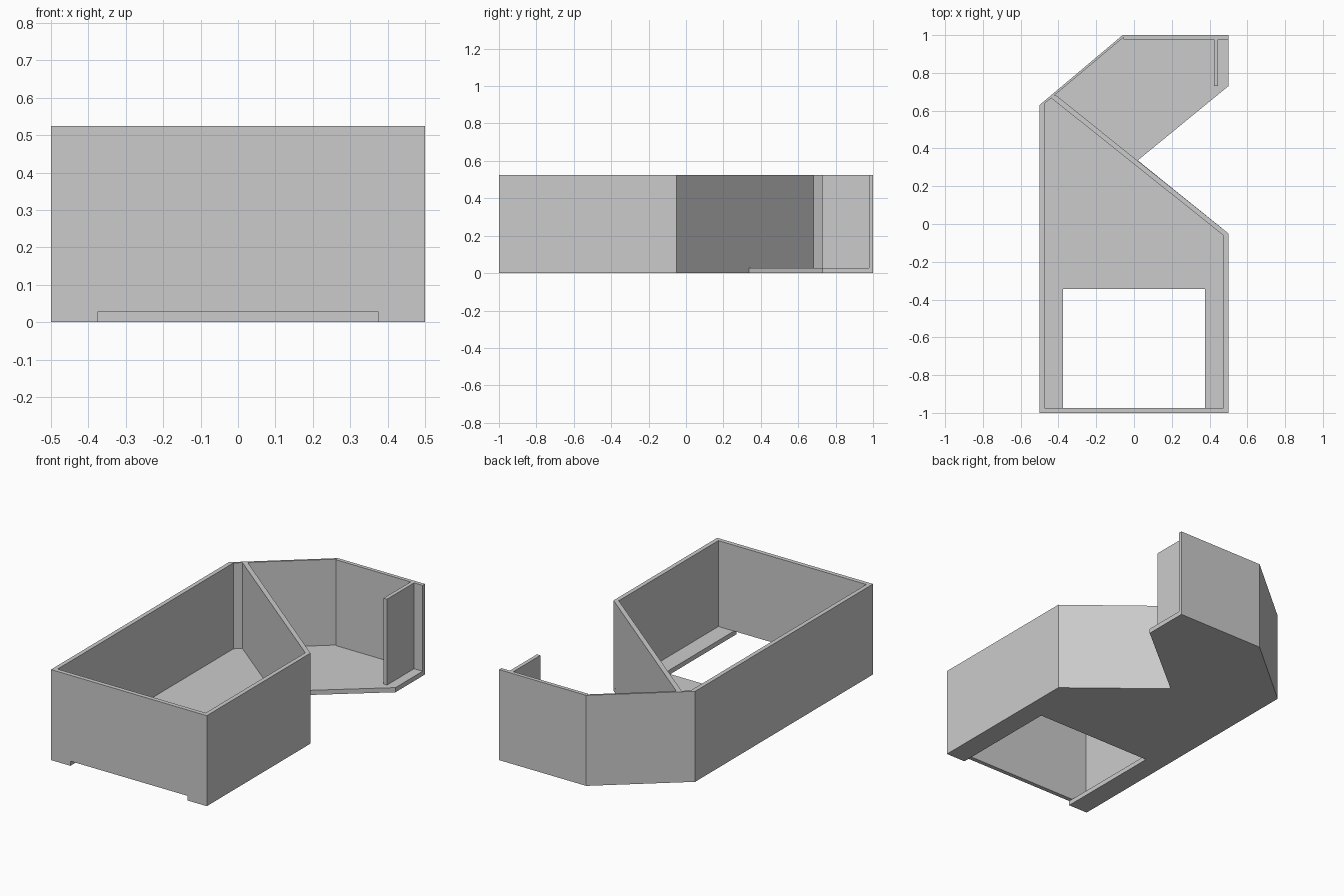
import bpy
import bmesh

cube = bpy.data.objects.get("Cube")
if cube:
    bpy.data.objects.remove(cube, do_unlink=True)

grey = bpy.data.materials.new("plain grey")
grey.use_nodes = True
colour = (0.6, 0.6, 0.6, 1)
grey.diffuse_color = colour
grey.node_tree.nodes["Principled BSDF"].inputs["Base Color"].default_value = colour

FLOOR = 0.027
TOP = 0.525


def prism(name, outline, z0, z1):
    """Extrude a plan outline from z0 up to z1."""
    bm = bmesh.new()
    base = bm.faces.new([bm.verts.new((x, y, z0)) for x, y in outline])
    result = bmesh.ops.extrude_face_region(bm, geom=[base])
    verts = [v for v in result["geom"] if isinstance(v, bmesh.types.BMVert)]
    bmesh.ops.translate(bm, verts=verts, vec=(0, 0, z1 - z0))
    bmesh.ops.recalc_face_normals(bm, faces=bm.faces)
    mesh = bpy.data.meshes.new(name)
    bm.to_mesh(mesh)
    bm.free()
    mesh.materials.append(grey)
    obj = bpy.data.objects.new(name, mesh)
    bpy.context.collection.objects.link(obj)


# Floor slab with the opening that runs out under the front wall
prism("floor", [
    (-0.5, -1), (-0.375, -1), (-0.375, -0.345), (0.375, -0.345),
    (0.375, -1), (0.5, -1), (0.5, -0.05), (0.02, 0.337),
    (0.5, 0.73), (0.5, 1), (-0.06, 1), (-0.5, 0.63)], 0, FLOOR)

# Walls standing on the floor, given by their plan outlines
walls = {
    "front_wall": [(-0.5, -1), (0.5, -1), (0.475, -0.975), (-0.475, -0.975)],
    "left_wall": [(0.5, -1), (0.5, -0.05), (0.475, -0.05), (0.475, -0.975)],
    "right_wall": [(-0.5, -1), (-0.475, -0.975), (-0.475, 0.65), (-0.5, 0.63)],
    "diagonal_partition": [(0.5, -0.05), (-0.415, 0.683), (-0.445, 0.672), (0.475, -0.062)],
    "angled_back_wall": [(-0.5, 0.63), (-0.06, 1), (-0.053, 0.99), (-0.475, 0.636)],
    "back_wall": [(-0.06, 1), (0.5, 1), (0.5, 0.978), (-0.055, 0.978)],
    "short_inner_wall": [(0.423, 0.73), (0.445, 0.73), (0.445, 0.978), (0.423, 0.978)],
}
for name, outline in walls.items():
    prism(name, outline, FLOOR, TOP)
